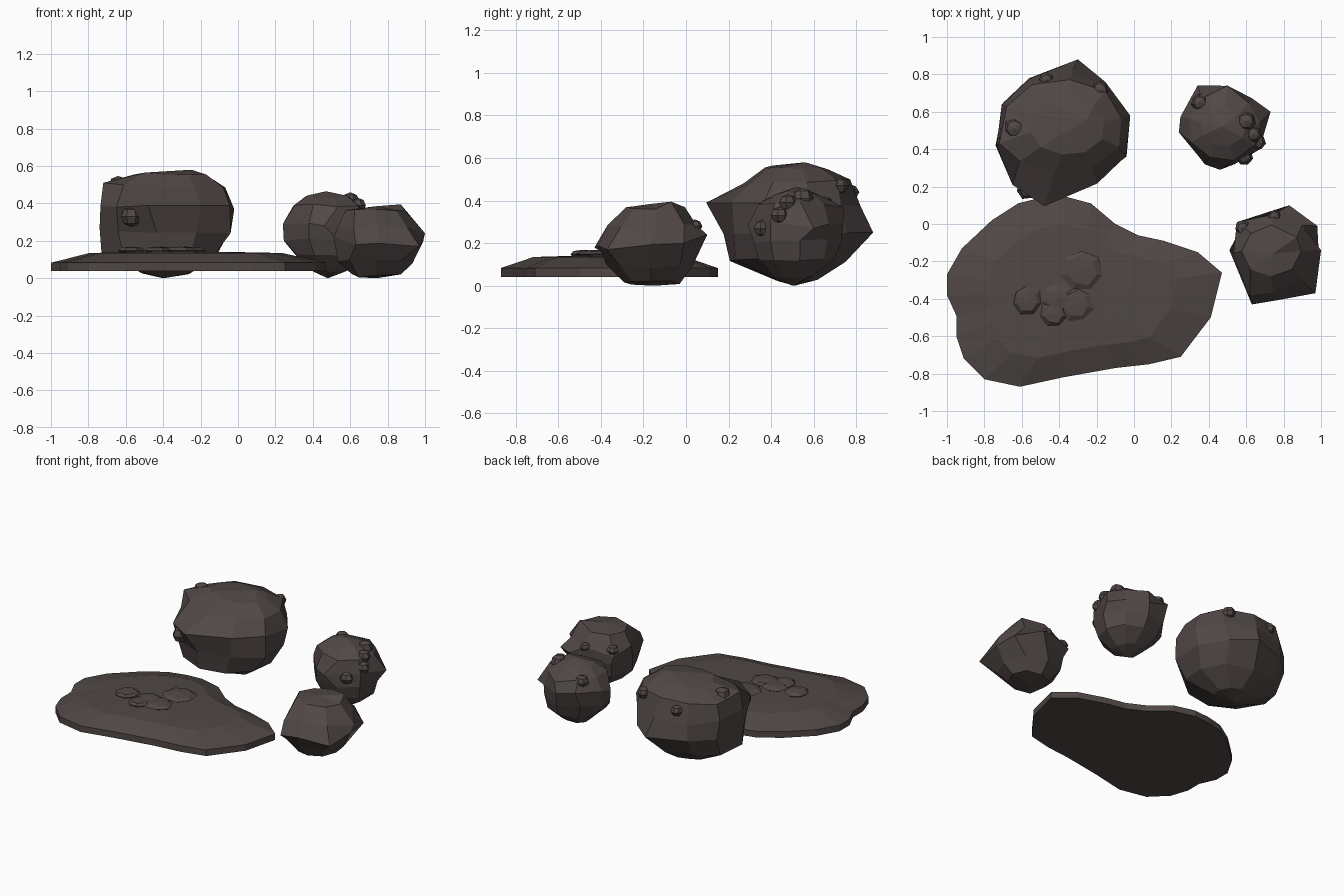
import bpy, bmesh, random
from math import cos, sin, tau
from mathutils import Vector

cube = bpy.data.objects.get("Cube")
if cube:
    bpy.data.objects.remove(cube, do_unlink=True)
rng = random.Random(4)

# One dark stone colour
stone = bpy.data.materials.new("dark_stone")
stone.use_nodes = True
stone.diffuse_color = (0.08, 0.064, 0.06, 1)
stone.node_tree.nodes["Principled BSDF"].inputs["Base Color"].default_value = stone.diffuse_color


def finish(name, bm):
    bmesh.ops.recalc_face_normals(bm, faces=bm.faces)
    mesh = bpy.data.meshes.new(name)
    bm.to_mesh(mesh)
    bm.free()
    mesh.materials.append(stone)
    obj = bpy.data.objects.new(name, mesh)
    bpy.context.collection.objects.link(obj)
    return obj


def skin(bm, loops):
    """Join neighbouring vertex loops with quads."""
    for low, high in zip(loops, loops[1:]):
        n = len(low)
        for i in range(n):
            j = (i + 1) % n
            bm.faces.new((low[i], low[j], high[j], high[i]))


def fan(bm, loop, tip):
    pole = bm.verts.new(tip)
    for i in range(len(loop)):
        bm.faces.new((loop[i], loop[(i + 1) % len(loop)], pole))


def boulder(name, sides, turn, rings, bottom, top, spikes, wobble=0.01):
    """Stack of faceted rings (z, x0, x1, y0, y1); spikes pull the nearest free corner out."""
    bm = bmesh.new()
    loops = []
    for z, x0, x1, y0, y1 in rings:
        loop = []
        for i in range(sides):
            a = tau * (i + turn) / sides
            r = 1.02 + rng.uniform(-wobble, wobble) * 3
            loop.append(bm.verts.new(((x0 + x1) / 2 + (x1 - x0) / 2 * cos(a) * r,
                                      (y0 + y1) / 2 + (y1 - y0) / 2 * sin(a) * r,
                                      z + rng.uniform(-wobble, wobble))))
        loops.append(loop)
    free = [v for loop in loops for v in loop]
    for tip in spikes:
        tip = Vector(tip)
        corner = min(free, key=lambda v: (v.co - tip).length)
        corner.co = tip
        free.remove(corner)
    skin(bm, loops)
    fan(bm, loops[0], bottom)
    fan(bm, loops[-1], top)
    return finish(name, bm)


def knob(name, centre, size, height):
    """Small faceted stone set into a larger surface."""
    bm = bmesh.new()
    bmesh.ops.create_uvsphere(bm, u_segments=7, v_segments=4, radius=1)
    for v in bm.verts:
        k = rng.uniform(0.9, 1.08)
        v.co = Vector((v.co.x * size * k, v.co.y * size * k, v.co.z * height))
    finish(name, bm).location = centre


# Large boulder at the back
boulder("large_boulder", 10, 0.3,
        [(0.03, -0.51, -0.26, 0.40, 0.62),
         (0.12, -0.70, -0.11, 0.21, 0.74),
         (0.25, -0.73, -0.05, 0.19, 0.84),
         (0.38, -0.73, -0.02, 0.19, 0.81),
         (0.49, -0.71, -0.06, 0.27, 0.77),
         (0.555, -0.56, -0.16, 0.37, 0.67)],
        (-0.40, 0.51, 0), (-0.25, 0.56, 0.58),
        [(-0.48, 0.095, 0.39), (-0.30, 0.88, 0.25), (-0.73, 0.42, 0.14),
         (-0.74, 0.42, 0.27), (-0.735, 0.42, 0.39), (-0.72, 0.43, 0.51),
         (-0.02, 0.58, 0.37), (-0.65, 0.21, 0.38), (-0.64, 0.25, 0.25),
         (-0.55, 0.78, 0.36), (-0.56, 0.78, 0.25), (-0.04, 0.36, 0.24)])

# Smaller boulder behind on the left
boulder("small_boulder", 9, 0.15,
        [(0.04, 0.40, 0.58, 0.42, 0.60),
         (0.12, 0.30, 0.67, 0.34, 0.69),
         (0.21, 0.25, 0.70, 0.31, 0.72),
         (0.30, 0.25, 0.70, 0.31, 0.73),
         (0.39, 0.29, 0.67, 0.34, 0.70),
         (0.435, 0.36, 0.60, 0.42, 0.62)],
        (0.48, 0.5, 0), (0.47, 0.52, 0.465),
        [(0.73, 0.60, 0.27), (0.46, 0.29, 0.28), (0.24, 0.49, 0.29),
         (0.245, 0.49, 0.20), (0.34, 0.74, 0.33), (0.50, 0.74, 0.37)])

# Side boulder beside the slab
boulder("side_boulder", 8, 0,
        [(0.015, 0.61, 0.87, -0.29, -0.03),
         (0.09, 0.54, 0.93, -0.37, 0.03),
         (0.19, 0.52, 0.98, -0.40, 0.06),
         (0.28, 0.53, 0.96, -0.36, 0.05),
         (0.36, 0.58, 0.89, -0.28, -0.01)],
        (0.74, -0.15, 0), (0.74, -0.16, 0.385),
        [(0.63, -0.43, 0.18), (0.97, -0.37, 0.17), (1.0, -0.14, 0.24),
         (0.83, 0.10, 0.24), (0.51, -0.14, 0.22), (0.87, -0.07, 0.395),
         (0.98, -0.01, 0.20), (0.55, 0.01, 0.25), (0.62, -0.38, 0.26)])

# Flat slab: outline lofted up to a raised plateau
outline = [(-1, -.27), (-.92, -.13), (-.76, .02), (-.62, .11), (-.5, .14), (-.38, .15),
           (-.23, .11), (-.1, 0), (.02, -.06), (.16, -.09), (.34, -.15), (.47, -.26),
           (.41, -.5), (.25, -.71), (.08, -.75), (-.1, -.77), (-.38, -.82), (-.61, -.87),
           (-.8, -.83), (-.91, -.72), (-.95, -.6), (-.95, -.49), (-1, -.38)]
bm = bmesh.new()
cx, cy = -0.31, -0.36
slab_loops = [[bm.verts.new((cx + (x - cx) * s, cy + (y - cy) * s, z)) for x, y in outline]
              for s, z in ((1, 0.04), (1, 0.083), (0.7, 0.135), (0.38, 0.14))]
skin(bm, slab_loops)
bm.faces.new(slab_loops[0])
fan(bm, slab_loops[-1], (cx, cy, 0.142))
finish("flat_slab", bm)

# Low stones on the slab
for i, (x, y, r) in enumerate([(-.28, -.25, .115), (-.31, -.43, .095), (-.41, -.40, .085),
                               (-.43, -.48, .075), (-.57, -.41, .08)]):
    knob(f"slab_stone_{i + 1}", (x, y, 0.148), r, 0.021)

# Knobs on the boulders
for i, (x, y, z, r) in enumerate([
        (-.64, .51, .495, .058), (-.57, .19, .33, .06), (-.47, .77, .44, .042), (-.18, .72, .47, .045),
        (.60, .55, .41, .055), (.64, .48, .39, .045), (.66, .44, .33, .045), (.59, .36, .27, .045),
        (.35, .65, .38, .045), (.75, .04, .28, .035), (.58, -.02, .28, .04)]):
    knob(f"boulder_knob_{i + 1}", (x, y, z), r, r * 0.9)
